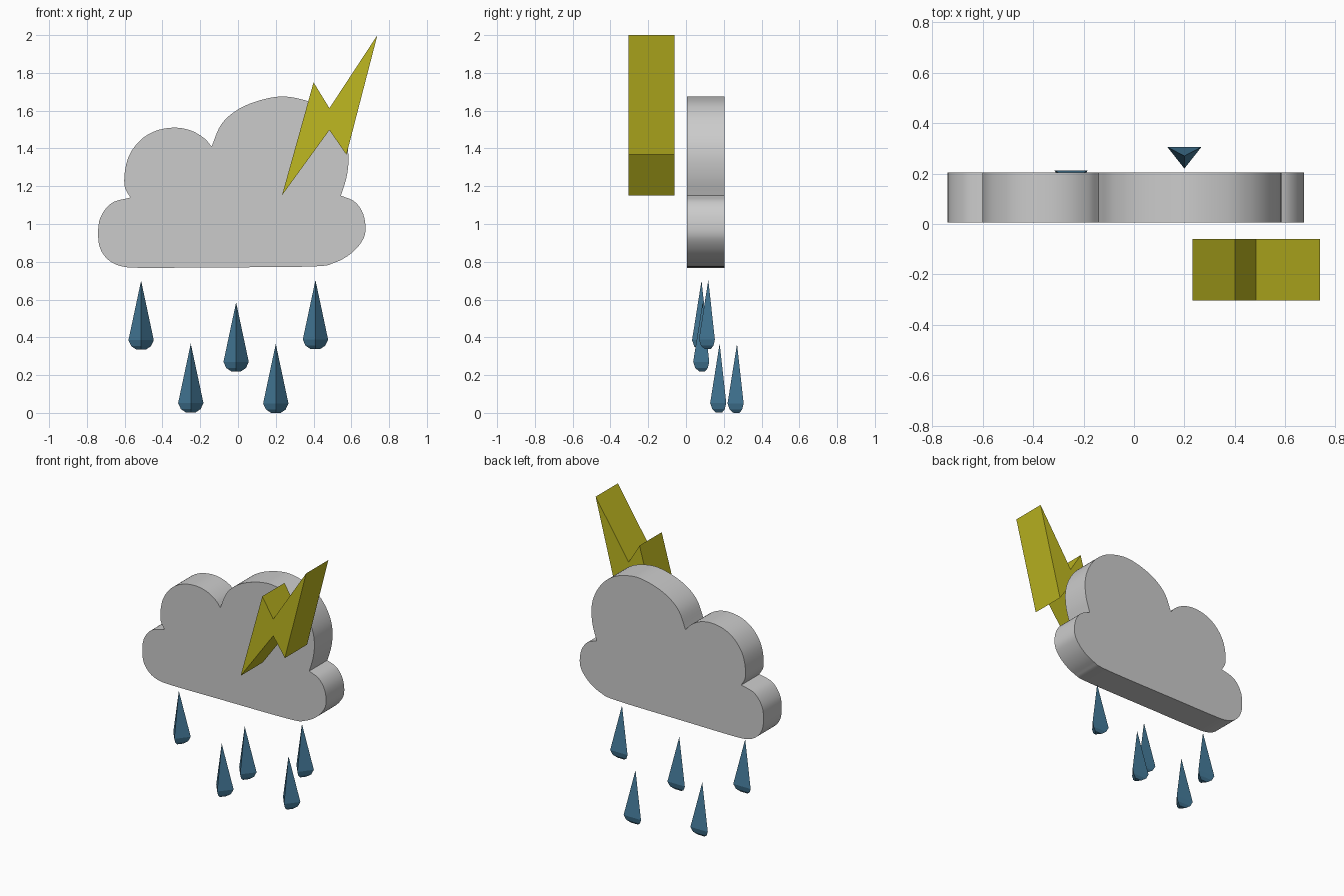
import bpy, bmesh, math
from mathutils import Vector

if "Cube" in bpy.data.objects:
    bpy.data.objects.remove(bpy.data.objects["Cube"])


def material(name, rgb):
    m = bpy.data.materials.new(name)
    m.diffuse_color = (*rgb, 1)
    m.use_nodes = True
    m.node_tree.nodes["Principled BSDF"].inputs["Base Color"].default_value = m.diffuse_color
    return m


GREY = material("cloud grey", (0.60, 0.60, 0.60))
YELLOW = material("bolt yellow", (0.52, 0.48, 0.015))
BLUE = material("rain blue", (0.06, 0.20, 0.33))


def finish(bm, name, mat):
    bmesh.ops.recalc_face_normals(bm, faces=bm.faces)
    me = bpy.data.meshes.new(name)
    bm.to_mesh(me)
    bm.free()
    me.materials.append(mat)
    ob = bpy.data.objects.new(name, me)
    bpy.context.collection.objects.link(ob)
    return ob


def slab(name, outline, y0, y1, mat):
    """Extrude a front-view (x, z) outline from y0 to y1."""
    bm = bmesh.new()
    face = bm.faces.new([bm.verts.new((x, y0, z)) for x, z in outline])
    out = bmesh.ops.extrude_face_region(bm, geom=[face], use_keep_orig=True)
    verts = [g for g in out["geom"] if isinstance(g, bmesh.types.BMVert)]
    bmesh.ops.translate(bm, vec=(0, y1 - y0, 0), verts=verts)
    return finish(bm, name, mat)


def smooth_path(points, steps=6):
    """Catmull-Rom curve through the points, leaving off the last point."""
    p = [Vector(q) for q in points]
    p = [2 * p[0] - p[1]] + p + [2 * p[-1] - p[-2]]
    path = []
    for a, b, c, d in zip(p, p[1:], p[2:], p[3:]):
        for i in range(steps):
            t = i / steps
            path.append(0.5 * (2 * b + (c - a) * t + (2 * a - 5 * b + 4 * c - d) * t ** 2
                               + (3 * b - a - 3 * c + d) * t ** 3))
    return path


# Cloud: three smooth lobes that meet in sharp creases
base = [(-0.57, 1.14), (-0.67, 1.11), (-0.73, 1.03), (-0.74, 0.93), (-0.725, 0.86),
        (-0.68, 0.805), (-0.61, 0.775), (-0.50, 0.768), (-0.15, 0.77), (0.39, 0.775),
        (0.51, 0.795), (0.60, 0.845), (0.66, 0.915), (0.675, 0.98), (0.66, 1.06),
        (0.615, 1.12), (0.545, 1.15)]
big_lobe = [(0.545, 1.15), (0.575, 1.25), (0.585, 1.35), (0.57, 1.44), (0.525, 1.53),
            (0.46, 1.60), (0.37, 1.65), (0.235, 1.675), (0.10, 1.65), (-0.01, 1.60),
            (-0.09, 1.525), (-0.14, 1.41)]
small_lobe = [(-0.14, 1.41), (-0.18, 1.455), (-0.25, 1.495), (-0.335, 1.51), (-0.43, 1.495),
              (-0.51, 1.45), (-0.57, 1.375), (-0.597, 1.29), (-0.60, 1.20), (-0.57, 1.14)]
outline = [p for part in (base, big_lobe, small_lobe) for p in smooth_path(part)]
cloud = slab("cloud", outline, 0.005, 0.205, GREY)
bpy.context.view_layer.objects.active = cloud
cloud.select_set(True)
bpy.ops.object.shade_smooth_by_angle(angle=math.radians(30))

# Lightning bolt in front of the cloud
slab("lightning_bolt", [(0.738, 2.0), (0.484, 1.613), (0.40, 1.75), (0.233, 1.152),
                        (0.484, 1.497), (0.574, 1.367)], -0.304, -0.06, YELLOW)


# Raindrops: three-sided spikes with a faceted rounded bottom, one edge to the front
def raindrop(name, x, y, z):
    bm = bmesh.new()
    tip = bm.verts.new((x, y, z + 0.365))
    rings = []
    for h, s in ((0.05, 1.0), (0.018, 0.78), (0.0, 0.38)):
        rings.append([bm.verts.new((x + dx * s, y + dy * s, z + h))
                      for dx, dy in ((0.0, -0.05), (0.067, 0.035), (-0.067, 0.035))])
    for i in range(3):
        j = (i + 1) % 3
        bm.faces.new((tip, rings[0][i], rings[0][j]))
        for a, b in zip(rings, rings[1:]):
            bm.faces.new((a[i], b[i], b[j], a[j]))
    bm.faces.new(rings[-1])
    finish(bm, name, BLUE)


drops = [(-0.513, 0.082, 0.335), (-0.25, 0.178, 0.002), (-0.01, 0.088, 0.22),
         (0.20, 0.27, 0.0), (0.41, 0.118, 0.338)]
for n, d in enumerate(drops, 1):
    raindrop(f"raindrop_{n}", *d)
